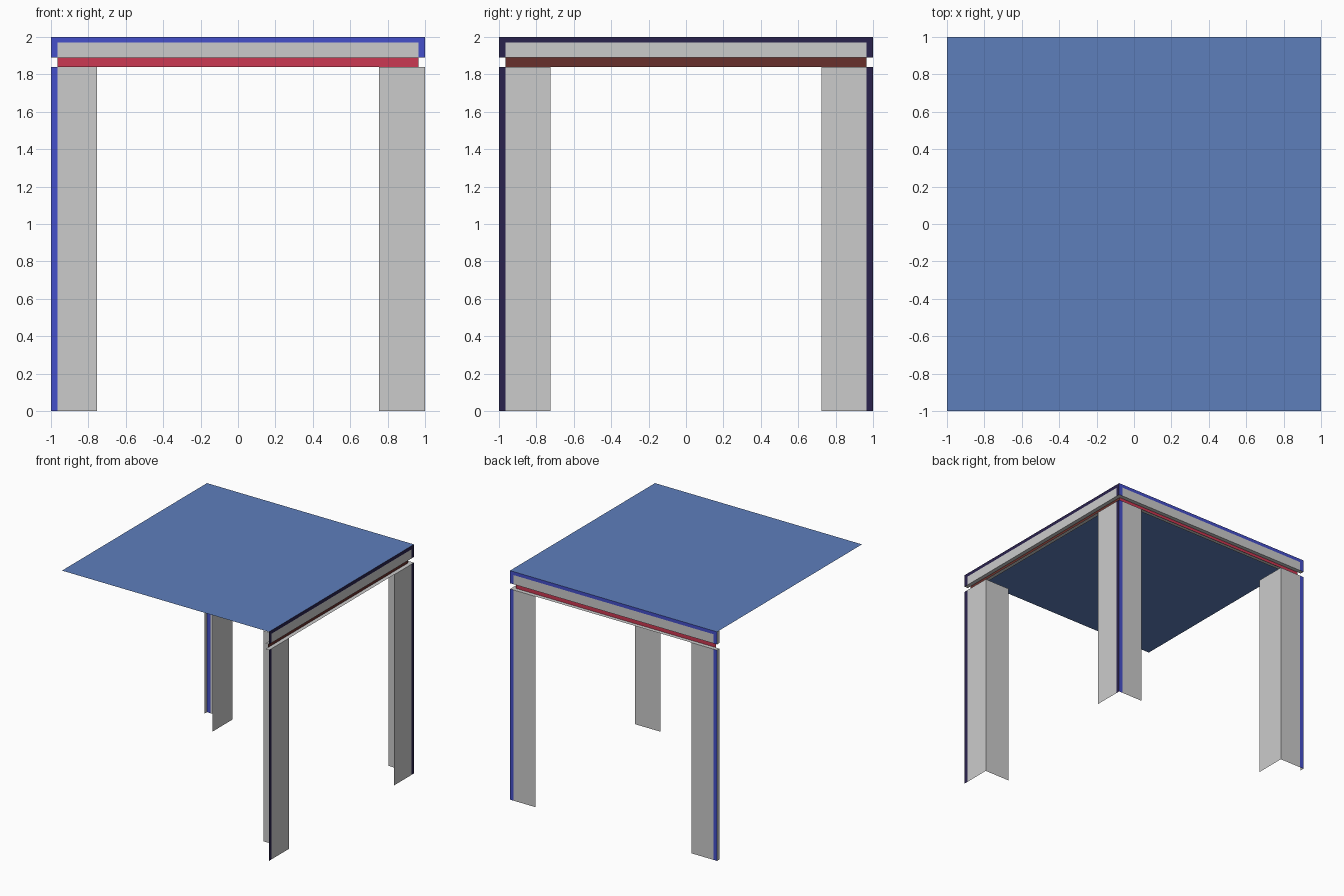
import bpy

if "Cube" in bpy.data.objects:
    bpy.data.objects.remove(bpy.data.objects["Cube"])

TRIM = 0.965              # inner line of the edge trim and depth of the groove
TOP, LIP, LEG = 2.0, 1.89, 1.84
TRIM_Z = 1.97
INNER_X, INNER_Y = 0.755, 0.725   # inner edges of the angle legs


def material(name, rgb):
    m = bpy.data.materials.new(name)
    m.diffuse_color = (*rgb, 1)
    m.use_nodes = True
    m.node_tree.nodes["Principled BSDF"].inputs["Base Color"].default_value = m.diffuse_color
    return m


blue = material("blue", (0.06, 0.08, 0.6))
navy = material("navy", (0.023, 0.016, 0.074))
red = material("red", (0.6, 0.04, 0.085))
dark_red = material("dark_red", (0.14, 0.03, 0.025))
top_blue = material("top_blue", (0.11, 0.21, 0.5))


def sheet(name, quads, mat=None, flip=False):
    """One object made of separate flat quads."""
    verts = [p for q in quads for p in q]
    faces = [[4 * i + k for k in range(4)] for i in range(len(quads))]
    if flip:
        faces = [f[::-1] for f in faces]
    mesh = bpy.data.meshes.new(name)
    mesh.from_pydata(verts, [], faces)
    ob = bpy.data.objects.new(name, mesh)
    bpy.context.collection.objects.link(ob)
    if mat:
        mesh.materials.append(mat)


def build_side(side, swap, near, far, trim_mat, groove_mat):
    """Side at depth d = 1; t runs along it. swap mirrors it over x = y."""
    def pt(t, d, z):
        return (d, t, z) if swap else (t, d, z)

    def wall(t0, t1, z0, z1, d=1.0):
        return [pt(t1, d, z0), pt(t0, d, z0), pt(t0, d, z1), pt(t1, d, z1)]

    def cross(t, d0, d1, z0, z1):
        return [pt(t, d0, z0), pt(t, d1, z0), pt(t, d1, z1), pt(t, d0, z1)]

    def ledge(z):
        return [pt(-1, TRIM, z), pt(TRIM, TRIM, z), pt(1, 1, z), pt(-1, 1, z)]

    # apron band with trim on both ends and along the top
    sheet(side + "_apron", [wall(-TRIM, TRIM, LIP, TRIM_Z)], None, swap)
    sheet(side + "_apron_trim", [wall(-1, -TRIM, LIP, TOP),
                                 wall(TRIM, 1, LIP, TOP),
                                 wall(-TRIM, TRIM, TRIM_Z, TOP)], trim_mat, swap)
    # recessed groove between apron and legs
    sheet(side + "_groove", [wall(-TRIM, TRIM, LEG, LIP, TRIM)], groove_mat, swap)
    sheet(side + "_groove_ledges", [ledge(LEG), ledge(LIP)[::-1]], None, swap)
    # leg plates with trim at the outer corners
    sheet(side + "_leg_plates", [wall(-TRIM, -near, 0, LEG),
                                 wall(near, TRIM, 0, LEG)], None, swap)
    sheet(side + "_leg_trim", [wall(-1, -TRIM, 0, LEG),
                               wall(TRIM, 1, 0, LEG)], trim_mat, swap)
    # returning plate of the free-end leg
    sheet(side + "_leg_return", [cross(-near, far, 1, 0, LEG)], None, swap)
    if not swap:
        sheet(side + "_end_strip", [cross(-1, TRIM, 1, 0, LEG)[::-1],
                                    cross(-1, TRIM, 1, LIP, TOP)[::-1]])


# table top
sheet("table_top", [[(-1, -1, TOP), (1, -1, TOP), (1, 1, TOP), (-1, 1, TOP)]], top_blue)

build_side("back", False, INNER_X, INNER_Y, blue, red)
build_side("right", True, INNER_Y, INNER_X, navy, dark_red)
